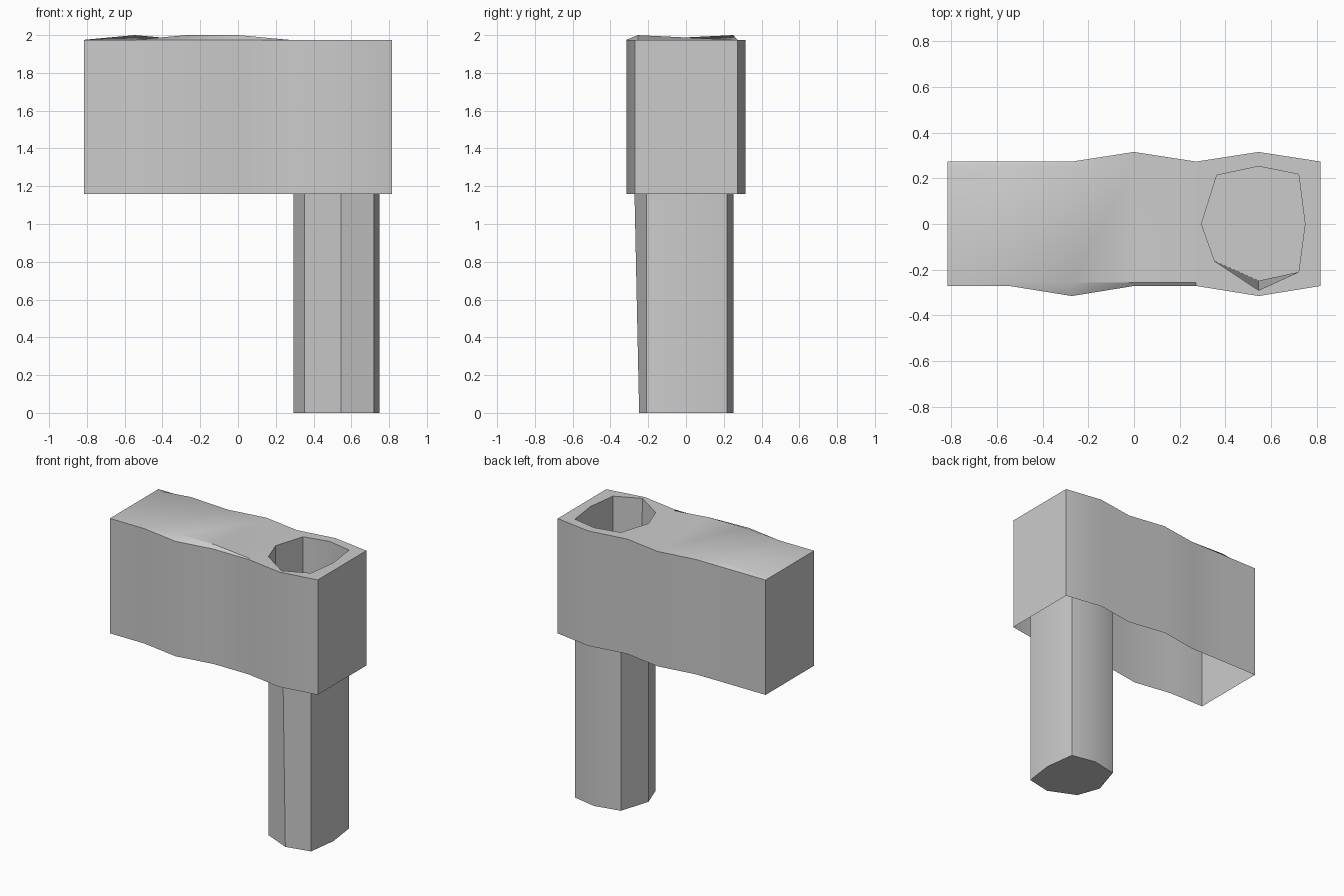
import bpy, bmesh

if "Cube" in bpy.data.objects:
    bpy.data.objects.remove(bpy.data.objects["Cube"])

LOW, HIGH, PEAK = 1.16, 1.975, 2.0
XS = [-0.816, -0.545, -0.272, 0.0, 0.272, 0.545, 0.816]
FRONT = [-0.271, -0.271, -0.315, -0.271, -0.271, -0.315, -0.271]
BACK = [0.273, 0.273, 0.273, 0.315, 0.273, 0.315, 0.273]
# Well outline; its foremost corner leans inward towards the floor
WELL = [(0.295, 0.0), (0.353, -0.163), (0.545, -0.29), (0.72, -0.21),
        (0.748, 0.0), (0.72, 0.217), (0.362, 0.213)]
WELL.insert(6, (0.545, 0.252))
WELL_FLOOR = [(x, -0.248) if y == -0.29 else (x, y) for x, y in WELL]


def finish(name, bm, flip_check=True):
    bmesh.ops.remove_doubles(bm, verts=bm.verts, dist=1e-5)
    bmesh.ops.recalc_face_normals(bm, faces=bm.faces)
    mesh = bpy.data.meshes.new(name)
    bm.to_mesh(mesh)
    bm.free()
    ob = bpy.data.objects.new(name, mesh)
    bpy.context.collection.objects.link(ob)
    bpy.ops.object.select_all(action='DESELECT')
    ob.select_set(True)
    bpy.context.view_layer.objects.active = ob
    bpy.ops.object.shade_smooth_by_angle()
    return ob


def ring(bm, pts, z):
    return [bm.verts.new((x, y, z)) for x, y in pts]


def bridge(bm, a, b):
    n = len(a)
    for i in range(n):
        j = (i + 1) % n
        bm.faces.new((a[i], a[j], b[j], b[i]))


# Wavy side walls, open underneath
outline = list(zip(XS, FRONT)) + list(zip(XS, BACK))[::-1]
bm = bmesh.new()
bridge(bm, ring(bm, outline, LOW), ring(bm, outline, HIGH))
finish("block_walls", bm)

# Gently uneven top sheet, left of the well
bm = bmesh.new()
rows = []
for i in range(5):
    zf = PEAK if i in (2, 3) else HIGH
    zb = PEAK if i == 1 else HIGH
    pts = [(FRONT[i], HIGH), (-0.255, zf), (0.25, zb), (BACK[i], HIGH)]
    rows.append([bm.verts.new((XS[i], y, z)) for y, z in pts])
for a, b in zip(rows, rows[1:]):
    for k in range(3):
        bm.faces.new((a[k], b[k], b[k + 1], a[k + 1]))

# Flat top sheet around the well mouth
edge = list(zip(XS[4:], FRONT[4:])) + list(zip(XS[4:], BACK[4:]))[::-1]
edges = []
for loop in (edge, WELL):
    vs = ring(bm, loop, HIGH)
    edges += [bm.edges.new((vs[i], vs[(i + 1) % len(vs)])) for i in range(len(vs))]
bmesh.ops.triangle_fill(bm, edges=edges, use_beauty=True, normal=(0, 0, 1))
finish("block_top", bm)

# Eight-sided hollow post: open at the top, closed at the floor
bm = bmesh.new()
floor, mouth = ring(bm, WELL_FLOOR, 0.0), ring(bm, WELL, HIGH)
bridge(bm, floor, mouth)
bm.faces.new(floor[::-1])
finish("hollow_post", bm)
